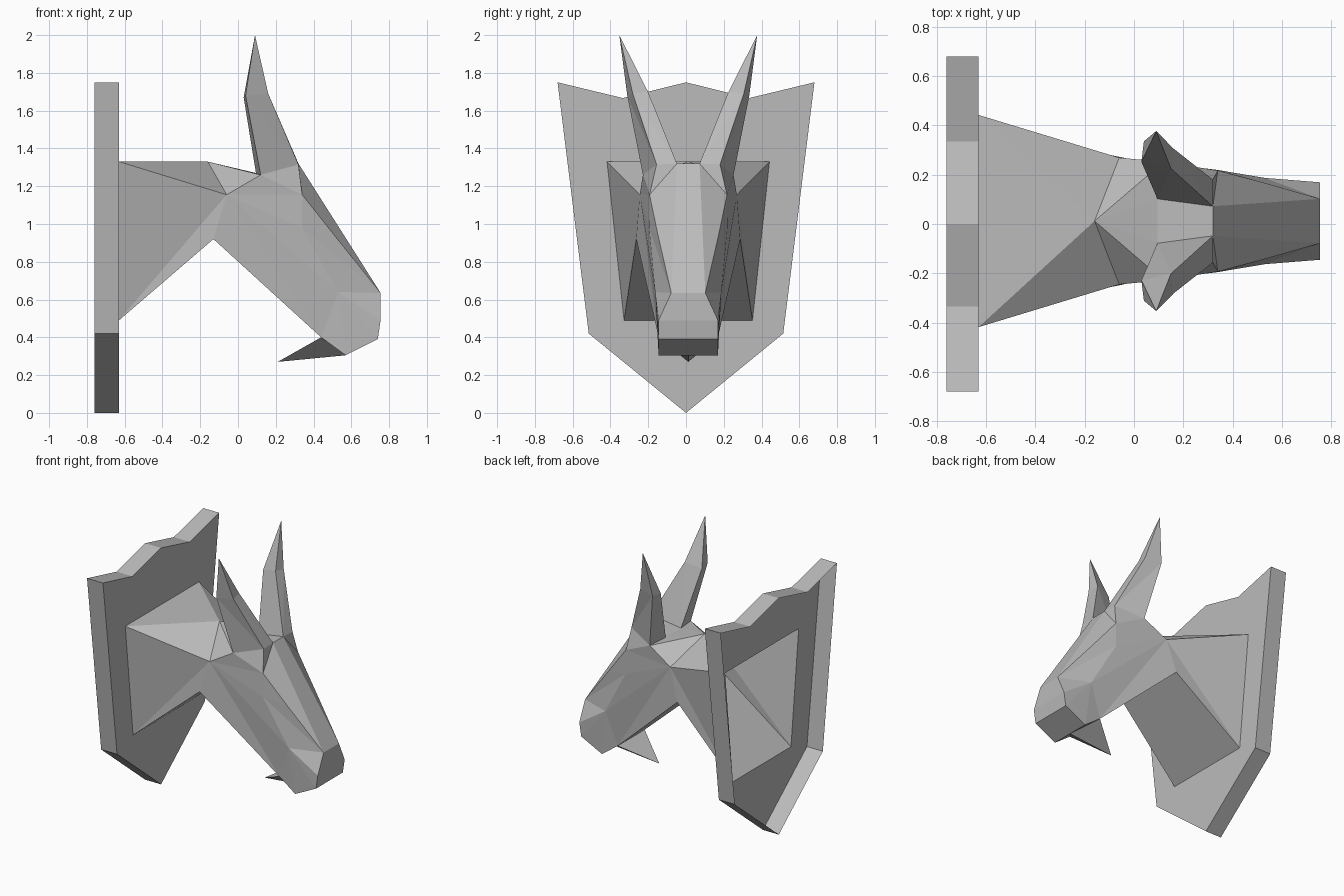
import bpy
import bmesh

cube = bpy.data.objects.get("Cube")
if cube:
    bpy.data.objects.remove(cube, do_unlink=True)

# One plain grey for the whole trophy
grey = bpy.data.materials.new("plain grey")
grey.use_nodes = True
grey.diffuse_color = (0.5, 0.5, 0.5, 1)
grey.node_tree.nodes["Principled BSDF"].inputs["Base Color"].default_value = grey.diffuse_color

CENTRE = 0.012       # the head sits a touch off the middle of the plaque
FRONT, BACK = -0.63, -0.76


def finish(name, bm):
    """Turn the shell outwards and make it a flat shaded object."""
    bmesh.ops.recalc_face_normals(bm, faces=bm.faces)
    foremost = max(bm.faces, key=lambda f: f.calc_center_median().x)
    if foremost.normal.x < 0:
        bmesh.ops.reverse_faces(bm, faces=bm.faces)
    mesh = bpy.data.meshes.new(name)
    bm.to_mesh(mesh)
    bm.free()
    mesh.materials.append(grey)
    obj = bpy.data.objects.new(name, mesh)
    bpy.context.collection.objects.link(obj)
    return obj


# Head points: x, half width, z
points = {
    "neck_top": (FRONT, 0.43, 1.33),
    "neck_low": (FRONT, 0.34, 0.49),
    "nape": (-0.16, 0, 1.33),
    "throat": (-0.13, 0.275, 0.92),
    "cheek": (-0.06, 0.257, 1.155),
    # ear base
    "ear_inner": (0.095, 0.09, 1.27),
    "brow": (0.32, 0.06, 1.32),
    "temple": (0.32, 0.168, 1.315),
    "ear_outer": (0.12, 0.24, 1.26),
    # ear middle and tip
    "mid_inner": (0.03, 0.24, 1.67),
    "mid_brow": (0.15, 0.213, 1.7),
    "mid_temple": (0.16, 0.294, 1.69),
    "mid_outer": (0.04, 0.323, 1.68),
    "ear_tip": (0.09, 0.365, 2.0),
    # face
    "eye": (0.34, 0.205, 1.155),
    "jowl": (0.34, 0.207, 0.98),
    "nose_side": (0.51, 0.16, 0.94),
    # muzzle
    "muzzle": (0.53, 0.175, 0.64),
    "nose": (0.755, 0.09, 0.635),
    "nostril": (0.755, 0.157, 0.49),
    "lip": (0.74, 0.157, 0.39),
    "chin": (0.57, 0.157, 0.305),
    "chin_mid": (0.57, 0, 0.305),
    "jaw": (0.44, 0.157, 0.40),
    "beard_tip": (0.21, 0, 0.27),
}

# Faces that appear once on each side
side_faces = [
    "neck_top nape cheek", "neck_top cheek neck_low", "neck_low cheek throat",
    "nape ear_outer cheek", "nape ear_inner ear_outer",
    "cheek ear_outer eye", "ear_outer temple eye",
    "cheek eye jowl", "eye nose_side jowl", "jowl nose_side nose",
    "jowl nose muzzle", "cheek jowl muzzle", "cheek muzzle jaw", "cheek jaw throat",
    "brow eye temple", "brow nose_side eye", "brow nose nose_side",
    "muzzle nose nostril", "muzzle nostril lip", "muzzle lip chin", "muzzle chin jaw",
    "chin chin_mid jaw", "jaw chin_mid beard_tip",
]

# Four sided ear: base to middle, middle to tip
corners = ["inner", "brow", "temple", "outer"]
base = {"inner": "ear_inner", "brow": "brow", "temple": "temple", "outer": "ear_outer"}
for i, a in enumerate(corners):
    b = corners[(i + 1) % len(corners)]
    side_faces.append(f"{base[a]} {base[b]} mid_{b}")
    side_faces.append(f"{base[a]} mid_{b} mid_{a}")
    side_faces.append(f"mid_{a} mid_{b} ear_tip")

# Strips that join each point pair to its mirrored pair
bridges = [
    ("neck_low", "throat"), ("throat", "jaw"), ("ear_inner", "brow"),
    ("brow", "nose"), ("nose", "nostril"), ("nostril", "lip"),
]
# Centre triangles
caps = [("neck_top", "nape"), ("ear_inner", "nape"), ("jaw", "beard_tip")]

bm = bmesh.new()
vert = {}
for name, (x, y, z) in points.items():
    left = bm.verts.new((x, CENTRE + y, z))
    right = bm.verts.new((x, CENTRE - y, z)) if y else left
    vert[name] = {1: left, -1: right}
for face in side_faces:
    for s in (1, -1):
        bm.faces.new([vert[n][s] for n in face.split()][::s])
for a, b in bridges:
    bm.faces.new([vert[a][1], vert[a][-1], vert[b][-1], vert[b][1]])
for a, tip in caps:
    bm.faces.new([vert[a][1], vert[a][-1], vert[tip][1]])
bm.faces.new([vert["lip"][1], vert["lip"][-1], vert["chin"][-1],
              vert["chin_mid"][1], vert["chin"][1]])
finish("animal_head", bm)

# Plaque: shield shell, open at the back, with an opening behind the neck
half = [(0, 1.75), (0.335, 1.667), (0.68, 1.75), (0.515, 0.42), (0, 0)]
outline = half + [(-y, z) for y, z in half[-2:0:-1]]
opening = [(CENTRE + s * points[n][1], points[n][2])
           for n, s in (("neck_top", 1), ("neck_low", 1), ("neck_low", -1), ("neck_top", -1))]


def ring(bm, loop, x):
    verts = [bm.verts.new((x, y, z)) for y, z in loop]
    return [bm.edges.new((v, verts[i - 1])) for i, v in enumerate(verts)]


bm = bmesh.new()
rim = ring(bm, outline, FRONT)
hole = ring(bm, opening, FRONT)
bmesh.ops.triangle_fill(bm, edges=rim + hole, use_beauty=True, normal=(1, 0, 0))
walls = bmesh.ops.extrude_edge_only(bm, edges=rim)["geom"]
for v in walls:
    if isinstance(v, bmesh.types.BMVert):
        v.co.x = BACK
finish("wall_plaque", bm)
